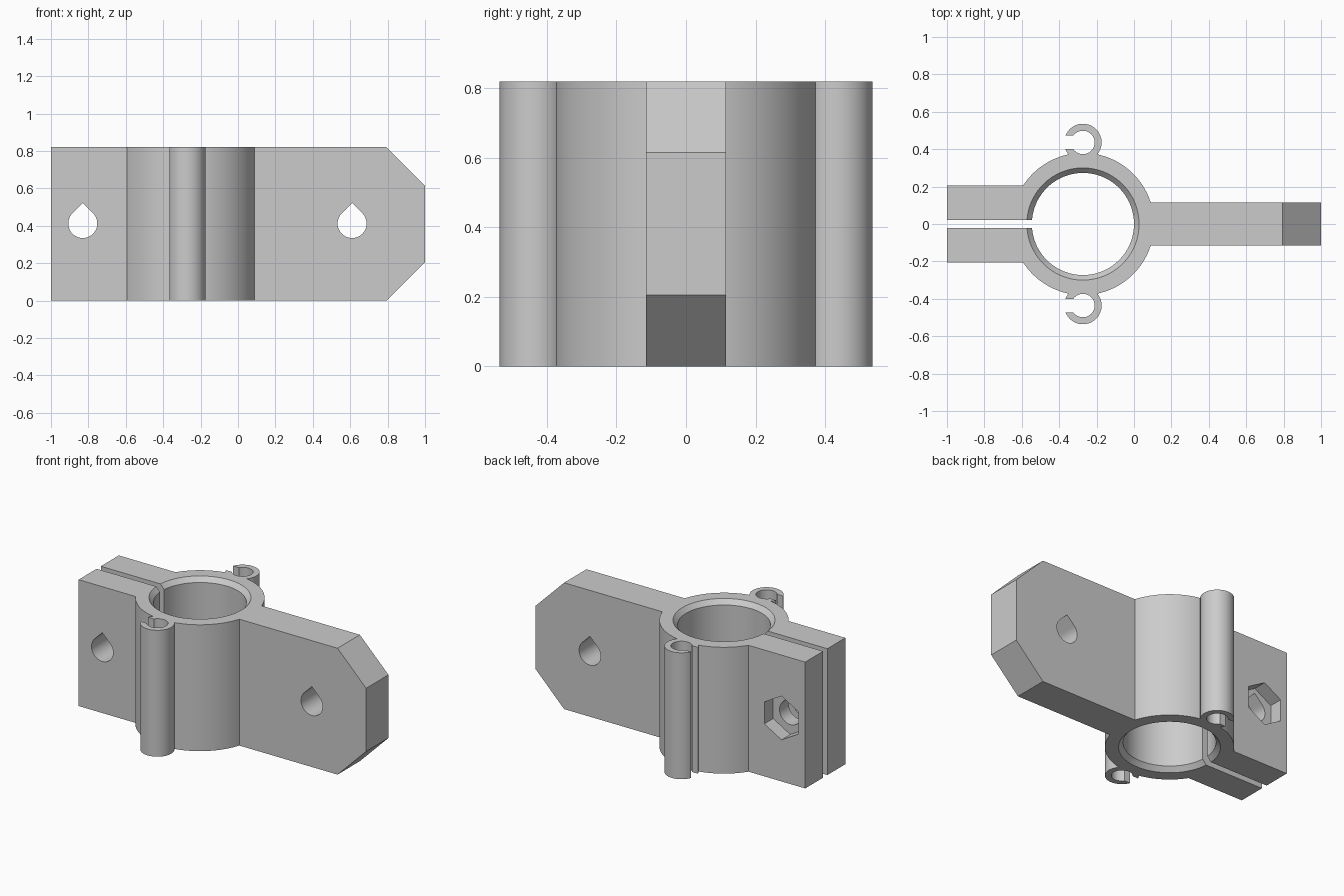
import bpy, bmesh, math

if "Cube" in bpy.data.objects:
    bpy.data.objects.remove(bpy.data.objects["Cube"], do_unlink=True)

H = 0.82            # overall height
CX = -0.273         # ring centre
RING_R, BORE_R, BEVEL_R, BEVEL = 0.38, 0.273, 0.30, 0.03
CLIP_Y, CLIP_R, CLIP_HOLE = 0.436, 0.10, 0.0625

grey = bpy.data.materials.new("plain grey")
grey.use_nodes = True
grey.diffuse_color = (0.6, 0.6, 0.6, 1)
grey.node_tree.nodes["Principled BSDF"].inputs["Base Color"].default_value = (0.6, 0.6, 0.6, 1)


def solid(name, loops):
    """Closed solid skinned through a stack of equal-length point loops."""
    bm = bmesh.new()
    rings = [[bm.verts.new(p) for p in loop] for loop in loops]
    n = len(rings[0])
    for a, b in zip(rings, rings[1:]):
        for i in range(n):
            j = (i + 1) % n
            bm.faces.new((a[i], a[j], b[j], b[i]))
    bm.faces.new(rings[0])
    bm.faces.new(rings[-1])
    bmesh.ops.recalc_face_normals(bm, faces=bm.faces)
    mesh = bpy.data.meshes.new(name)
    bm.to_mesh(mesh)
    bm.free()
    mesh.materials.append(grey)
    obj = bpy.data.objects.new(name, mesh)
    bpy.context.collection.objects.link(obj)
    return obj


def circle(cx, cy, r, n, start=0.0):
    return [(cx + r * math.cos(start + 2 * math.pi * i / n),
             cy + r * math.sin(start + 2 * math.pi * i / n)) for i in range(n)]


def upright(name, pts, lo, hi):
    return solid(name, [[(x, y, z) for x, y in pts] for z in (lo, hi)])


def crosswise(name, pts, lo, hi):
    return solid(name, [[(x, y, z) for x, z in pts] for y in (lo, hi)])


def rect(x0, x1, y0, y1):
    return [(x0, y0), (x1, y0), (x1, y1), (x0, y1)]


def combine(body, tool, operation):
    tool.hide_render = True
    mod = body.modifiers.new(operation.lower(), 'BOOLEAN')
    mod.operation, mod.solver, mod.object = operation, 'EXACT', tool
    bpy.context.view_layer.objects.active = body
    bpy.ops.object.modifier_apply(modifier=mod.name)
    bpy.data.objects.remove(tool, do_unlink=True)


# Ring body
body = upright("pipe_clamp", circle(CX, 0, RING_R, 128), 0, H)

# Arm with clipped end corners, and the clamp block opposite
arm = [(CX, 0), (0.795, 0), (1, 0.205), (1, 0.615), (0.795, H), (CX, H)]
adds = [crosswise("arm", arm, -0.1145, 0.1145),
        upright("clamp_block", rect(-1, CX, -0.206, 0.206), 0, H)]
# Small clips on both sides of the ring
for s in (1, -1):
    adds.append(upright("clip", circle(CX, s * CLIP_Y, CLIP_R, 64), 0, H))
for part in adds:
    combine(body, part, 'UNION')

# Bore with bevelled rims
profile = [(-BEVEL, 2 * BEVEL_R - BORE_R), (BEVEL, BORE_R),
           (H - BEVEL, BORE_R), (H + BEVEL, 2 * BEVEL_R - BORE_R)]
cuts = [solid("bore_cutter", [[(x, y, z) for x, y in circle(CX, 0, r, 128)]
                              for z, r in profile]),
        upright("slit_cutter", rect(-1.1, CX, -0.0215, 0.0215), -0.1, H + 0.1)]

# Clip channels and their side openings
for s in (1, -1):
    y = s * CLIP_Y
    cuts.append(upright("channel_cutter", circle(CX, y, CLIP_HOLE, 64), -0.1, H + 0.1))
    cuts.append(upright("opening_cutter", rect(CX - 0.15, CX, y - 0.036, y + 0.036),
                        -0.1, H + 0.1))

# Teardrop bolt holes: three quarters of a circle closed by a 45 degree point
for x in (-0.83, 0.61):
    r, z = 0.0775, 0.412
    drop = [(x + r * math.cos(a), z + r * math.sin(a)) for a in
            (math.radians(135 + 270 * i / 36) for i in range(37))]
    drop.append((x, z + r * math.sqrt(2)))
    cuts.append(crosswise("bolt_hole_cutter", drop, -0.5, 0.5))

# Hexagonal nut pocket in the back of the clamp block
cuts.append(crosswise("nut_pocket_cutter",
                      circle(-0.83, 0.412, 0.142, 6, math.pi / 6), 0.116, 0.3))
for part in cuts:
    combine(body, part, 'DIFFERENCE')

# Smooth round walls, crisp edges
bpy.ops.object.select_all(action='DESELECT')
body.select_set(True)
bpy.context.view_layer.objects.active = body
bpy.ops.object.shade_smooth_by_angle(angle=math.radians(25))
